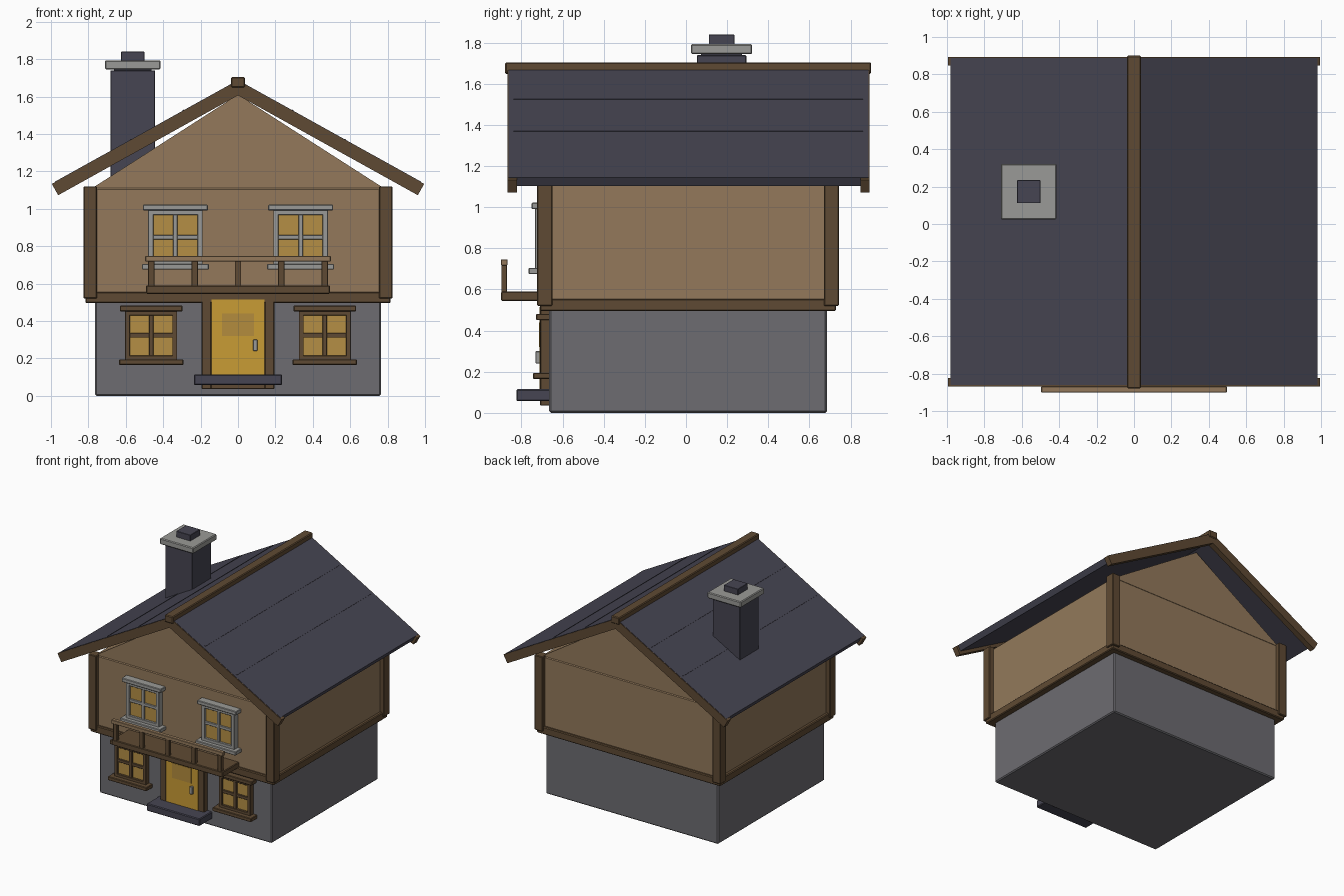
import bpy, bmesh, math
from mathutils import Matrix, Vector

cube = bpy.data.objects.get("Cube")
if cube:
    bpy.data.objects.remove(cube, do_unlink=True)


def material(name, hexcode):
    def linear(c):
        return c / 12.92 if c <= 0.04045 else ((c + 0.055) / 1.055) ** 2.4
    rgb = [linear(int(hexcode[i:i + 2], 16) / 255) for i in (0, 2, 4)]
    m = bpy.data.materials.new(name)
    m.use_nodes = True
    m.diffuse_color = (*rgb, 1)
    bsdf = next(n for n in m.node_tree.nodes if n.type == 'BSDF_PRINCIPLED')
    bsdf.inputs["Base Color"].default_value = (*rgb, 1)
    bsdf.inputs["Roughness"].default_value = 0.8
    return m


STONE = material("grey stone", "6d6c71")
TAN = material("tan plaster", "93795b")
WOOD = material("dark wood", "5f4a33")
SLATE = material("blue slate", "464552")
DOOR = material("yellow door", "c99c35")
GLASS = material("amber glass", "b58f45")
PANE = material("door pane", "b38c3d")
TRIM = material("pale grey trim", "9a9a97")


def finish(name, bm, mat, bevel=0):
    bmesh.ops.recalc_face_normals(bm, faces=bm.faces)
    mesh = bpy.data.meshes.new(name)
    bm.to_mesh(mesh)
    bm.free()
    obj = bpy.data.objects.new(name, mesh)
    mesh.materials.append(mat)
    bpy.context.collection.objects.link(obj)
    if bevel:
        mod = obj.modifiers.new("bevel", 'BEVEL')
        mod.width = bevel
        mod.segments = 1
    return obj


def box(name, mat, x, y, z, bevel=0.004):
    """Box spanning the (min, max) pairs x, y and z."""
    bm = bmesh.new()
    size = [b - a for a, b in (x, y, z)]
    mid = [(a + b) / 2 for a, b in (x, y, z)]
    bmesh.ops.create_cube(bm, size=1, matrix=Matrix.Translation(mid) @ Matrix.Diagonal((*size, 1)))
    return finish(name, bm, mat, bevel)


def prism(name, mat, profile, y, bevel=0):
    """Extrude an (x, z) profile along y."""
    bm = bmesh.new()
    face = bm.faces.new([bm.verts.new((px, y[0], pz)) for px, pz in profile])
    ext = bmesh.ops.extrude_face_region(bm, geom=[face])
    verts = [v for v in ext["geom"] if isinstance(v, bmesh.types.BMVert)]
    bmesh.ops.translate(bm, verts=verts, vec=(0, y[1] - y[0], 0))
    return finish(name, bm, mat, bevel)


def about(center, half):
    return (center - half, center + half)


MID = 0.01          # depth centre of the house body

# Walls, floor band and corner posts
box("stone_base", STONE, about(0, 0.765), about(MID, 0.675), (0, 0.51), 0.008)
box("floor_band", WOOD, about(0, 0.815), about(MID, 0.72), (0.495, 0.555), 0.006)
box("upper_wall", TAN, about(0, 0.79), about(MID, 0.70), (0.53, 1.115), 0.012)
prism("gable_wall", TAN, [(-0.78, 1.11), (0.78, 1.11), (0, 1.61)], about(MID, 0.695))
for sx, side in ((-1, "right"), (1, "left")):
    for sy, end in ((-1, "front"), (1, "back")):
        box(f"{end}_{side}_post", WOOD, about(sx * 0.79, 0.036),
            about(MID + sy * 0.697, 0.037), (0.52, 1.12), 0.005)

# Roof
RIDGE, SLOPE = 1.685, 0.555
ANGLE = math.atan(SLOPE)


def roof_profile(side, start, reach, top, thick):
    """Sloping band: top edge from start to reach, cut square at the eave."""
    def point(px, depth):
        return Vector((px, RIDGE - SLOPE * px + top)) - depth * Vector((math.sin(ANGLE), math.cos(ANGLE)))
    under = point(start, thick)
    under = Vector((start, under.y - SLOPE * (start - under.x)))
    return [(side * p.x, p.y) for p in (point(start, 0), point(reach, 0), point(reach, thick), under)]


for s, side in ((-1, "right"), (1, "left")):
    prism(f"{side}_roof_slab", SLATE, roof_profile(s, 0, 0.98, 0.003, 0.047), (-0.862, 0.888))
    for y, end in (((-0.868, -0.823), "front"), ((0.848, 0.893), "back")):
        prism(f"{end}_{side}_barge_board", WOOD, roof_profile(s, 0, 0.995, 0, 0.069), y)
    for n, start in enumerate((0.29, 0.57)):
        prism(f"{side}_roof_seam_{n + 1}", SLATE,
              roof_profile(s, start, start + 0.008, 0.006, 0.006), (-0.84, 0.86))
box("ridge_beam", WOOD, about(0, 0.037), (-0.88, 0.90), (1.648, 1.705), 0.006)

# Chimney
CX, CY = -0.563, 0.173
box("chimney_stack", SLATE, about(CX, 0.12), about(CY, 0.12), (1.08, 1.74))
box("chimney_cap", TRIM, about(CX, 0.149), about(CY, 0.149), (1.745, 1.793), 0.006)
box("chimney_neck", SLATE, about(CX, 0.10), about(CY, 0.10), (1.73, 1.75), 0)
box("chimney_flue", SLATE, about(CX, 0.062), about(CY, 0.062), (1.785, 1.84), 0.002)


# Windows
def window(name, mat, cx, half, z, wall, out, ledge, rim):
    """Framed window with a cross, lintel and sill; out and ledge are depths."""
    z0, z1 = z
    front, back = wall - out, wall + 0.02
    zm = (z0 + z1) / 2
    box(name + "_glass", GLASS, about(cx, half - 0.01), (front + 0.018, back), (z0, z1), 0)
    for s, side in ((-1, "right"), (1, "left")):
        box(f"{name}_{side}_jamb", mat, about(cx + s * (half - rim / 2), rim / 2), (front, back), z, 0.002)
    box(name + "_head", mat, about(cx, half), (front, back), (z1 - rim, z1), 0.002)
    box(name + "_foot", mat, about(cx, half), (front, back), (z0, z0 + rim), 0.002)
    box(name + "_mullion", mat, about(cx, 0.012), (front + 0.004, back), z, 0.002)
    box(name + "_crossbar", mat, about(cx, half - 0.01), (front + 0.006, back), about(zm, 0.012), 0.002)
    box(name + "_lintel", mat, about(cx, half + 0.028), (front - ledge, back), (z1 - 0.004, z1 + 0.027))
    box(name + "_sill", mat, about(cx, half + 0.033), (front - ledge - 0.015, back), (z0 - 0.025, z0 + 0.005))


for s, side in ((-1, "right"), (1, "left")):
    window(f"lower_{side}_window", WOOD, s * 0.464, 0.139, (0.19, 0.455), -0.665, 0.042, 0.022, 0.026)
    window(f"upper_{side}_window", TRIM, s * 0.335, 0.146, (0.70, 0.995), -0.69, 0.045, 0.016, 0.028)

# Door, handle and step
for s, side in ((-1, "right"), (1, "left")):
    box(f"{side}_door_jamb", WOOD, about(s * 0.169, 0.026), (-0.71, -0.65), (0.035, 0.51))
box("door_threshold", WOOD, about(0, 0.19), (-0.70, -0.65), (0.035, 0.11))
box("door", DOOR, about(0, 0.143), (-0.712, -0.65), (0.10, 0.515), 0)
box("door_pane", PANE, about(0, 0.085), (-0.715, -0.708), (0.32, 0.44), 0)
box("door_handle", TRIM, about(0.093, 0.012), (-0.732, -0.705), (0.24, 0.30), 0.003)
box("door_step", SLATE, about(0, 0.236), (-0.825, -0.66), (0.057, 0.115), 0.006)

# Balcony
box("balcony_floor", WOOD, about(0, 0.492), (-0.90, -0.68), (0.545, 0.59), 0.005)
for n in range(5):
    box(f"balcony_post_{n + 1}", WOOD, about((n - 2) * 0.232, 0.017), (-0.898, -0.87), (0.585, 0.73), 0.002)
box("balcony_rail", TAN, about(0, 0.496), (-0.90, -0.868), (0.717, 0.747), 0.003)
